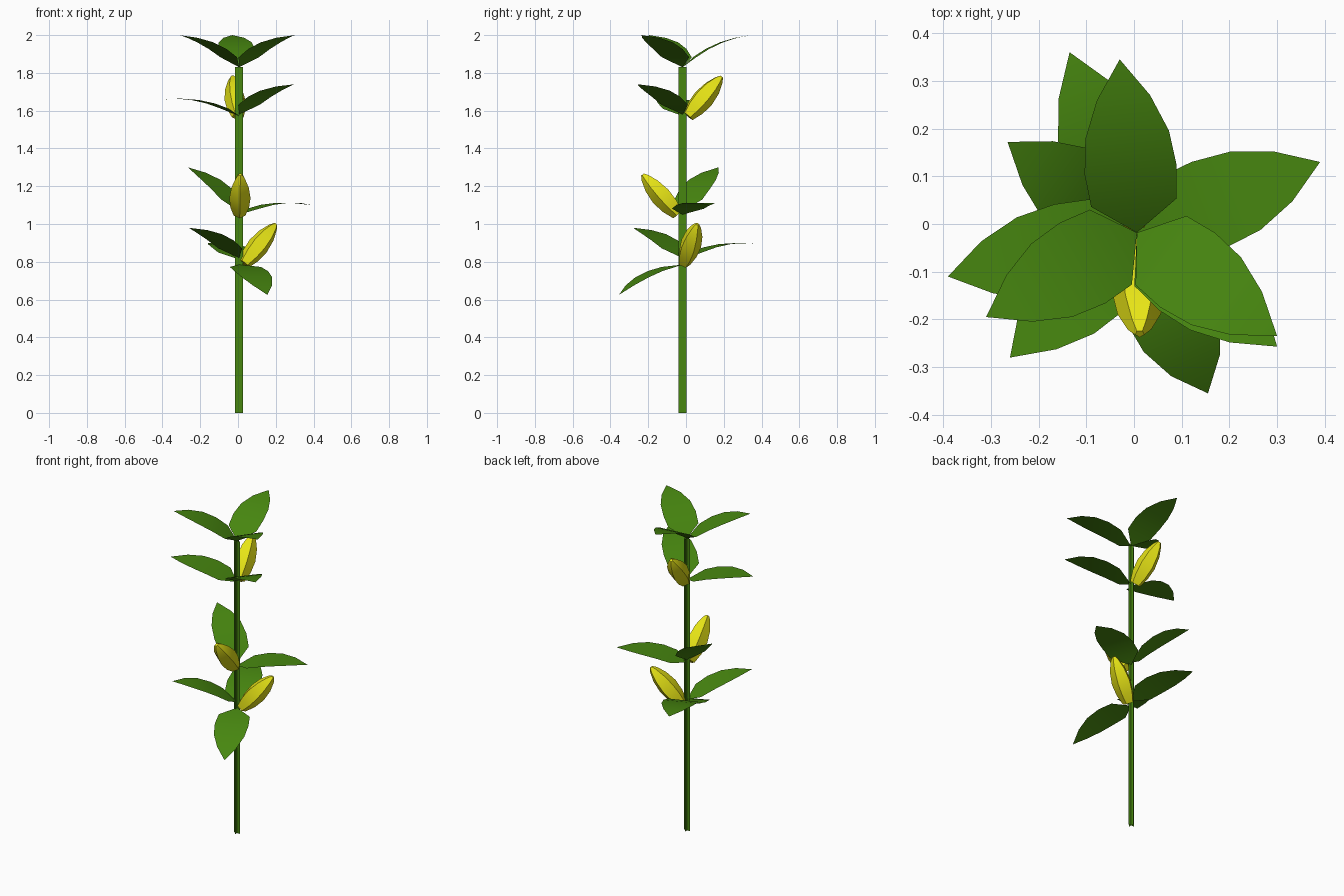
import bpy
from math import sin, cos, pi, radians
from mathutils import Vector

if "Cube" in bpy.data.objects:
    bpy.data.objects.remove(bpy.data.objects["Cube"])

AXIS = Vector((0.006, -0.018, 0))
UP = Vector((0, 0, 1))


def material(name, rgb):
    m = bpy.data.materials.new(name)
    m.diffuse_color = (*rgb, 1)
    m.use_nodes = True
    m.node_tree.nodes["Principled BSDF"].inputs["Base Color"].default_value = m.diffuse_color
    return m


GREEN = material("leaf_green", (0.063, 0.24, 0.005))
YELLOW = material("bud_yellow", (0.80, 0.78, 0.008))


def add_mesh(name, verts, faces, mat):
    me = bpy.data.meshes.new(name)
    me.from_pydata(verts, [], faces)
    me.materials.append(mat)
    ob = bpy.data.objects.new(name, me)
    bpy.context.collection.objects.link(ob)
    # soft along the length, crisp between the sides
    bpy.ops.object.select_all(action='DESELECT')
    ob.select_set(True)
    bpy.context.view_layer.objects.active = ob
    bpy.ops.object.shade_smooth_by_angle(angle=radians(35))
    return ob


def frame(base, tip):
    """Chord, sideways and upward directions of a part growing outwards."""
    chord = tip - base
    side = UP.cross(chord).normalized()
    return chord, side, chord.normalized().cross(side)


# Leaf outline: position along the chord, half width, arch height
LEAF = [(0.197, 0.090, 0.021), (0.398, 0.097, 0.032),
        (0.602, 0.088, 0.032), (0.803, 0.056, 0.021)]


def leaf(name, base_z, tip):
    base, tip = AXIS + UP * base_z, Vector(tip)
    chord, side, up = frame(base, tip)
    verts = [base]
    for t, w, h in LEAF:
        mid = base + chord * t + up * h
        verts += [mid - side * w, mid + side * w]
    verts.append(tip)
    faces = [(0, 1, 2)]
    faces += [(i, i + 2, i + 3, i + 1) for i in (1, 3, 5)]
    faces.append((7, 9, 8))
    add_mesh(name, verts, faces, GREEN)


# Bud profile: position along the axis, radius
BUD = [(0, 0.033), (0.22, 0.052), (0.46, 0.059), (0.72, 0.048), (0.92, 0.026), (1.0, 0.010)]


def bud(name, base, tip, n=5):
    base = Vector(base)
    axis, side, up = frame(base, Vector(tip))
    verts = []
    for t, r in BUD:
        for k in range(n):
            a = 2 * pi * k / n - pi / 2      # one ridge faces down
            verts.append(base + axis * t + side * r * cos(a) + up * r * sin(a))
    faces = []
    for j in range(len(BUD) - 1):
        for k in range(n):
            q = (k + 1) % n
            faces.append((j * n + q, j * n + k, (j + 1) * n + k, (j + 1) * n + q))
    last = (len(BUD) - 1) * n
    faces += [tuple(range(n)), tuple(last + k for k in reversed(range(n)))]
    add_mesh(name, verts, faces, YELLOW)


# Stem: two crossed upright strips
for name, d in (("stem_wide", Vector((0.021, 0, 0))), ("stem_deep", Vector((0, 0.021, 0)))):
    top = AXIS + UP * 1.83
    add_mesh(name, [AXIS - d, AXIS + d, top + d, top - d], [(0, 1, 2, 3)], GREEN)

# Leaves: height on the stem, tip position
leaves = {
    "crown_leaf_back": (1.83, (-0.03, 0.345, 2.0)),
    "crown_leaf_left": (1.83, (-0.31, -0.195, 2.0)),
    "crown_leaf_right": (1.83, (0.30, -0.235, 2.0)),
    "upper_leaf_left": (1.572, (-0.39, -0.11, 1.66)),
    "upper_leaf_right": (1.58, (0.30, -0.257, 1.74)),
    "middle_leaf_left": (1.067, (-0.265, 0.172, 1.30)),
    "middle_leaf_right": (1.05, (0.39, 0.13, 1.10)),
    "lower_leaf_left": (0.82, (-0.26, -0.28, 0.98)),
    "lower_leaf_back": (0.812, (-0.135, 0.36, 0.895)),
    "lower_leaf_front": (0.785, (0.155, -0.355, 0.625)),
}
for name, (z, tip) in leaves.items():
    leaf(name, z, tip)

# Buds
bud("upper_bud", (0.0, 0.01, 1.572), (-0.03, 0.188, 1.78))
bud("middle_bud", (0.008, -0.042, 1.052), (0.012, -0.23, 1.262))
bud("lower_bud", (0.032, -0.01, 0.79), (0.2, 0.06, 1.0))
